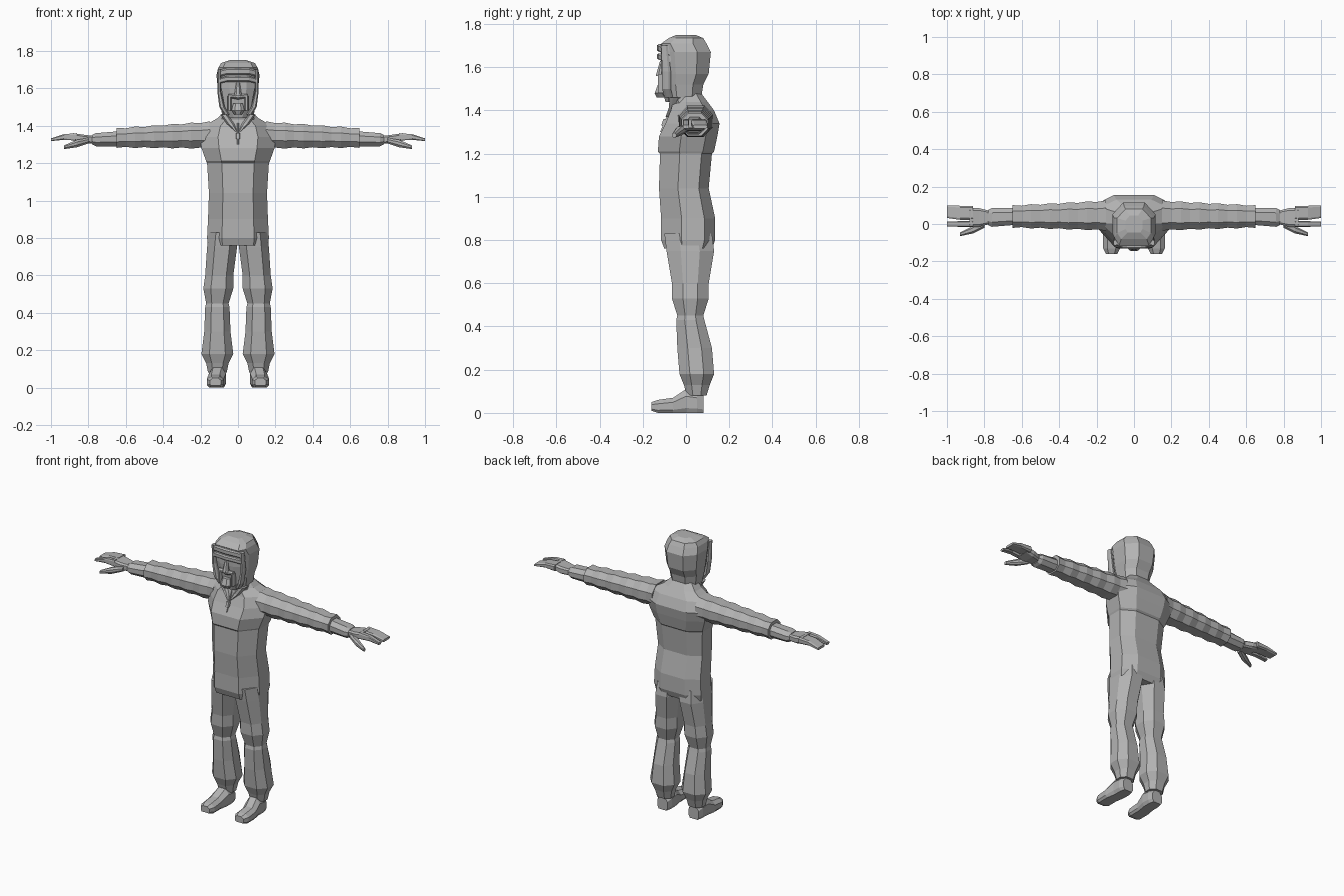
import bpy
import bmesh
from mathutils import Vector

default_cube = bpy.data.objects.get("Cube")
if default_cube:
    bpy.data.objects.remove(default_cube, do_unlink=True)

# One plain colour for the whole figure
grey = bpy.data.materials.new("plain grey")
grey.use_nodes = True
colour = (.45, .45, .45, 1)
grey.diffuse_color = colour
grey.node_tree.nodes["Principled BSDF"].inputs["Base Color"].default_value = colour

# Corner cuts, as fractions of a section's width and height
ROUND = (.25, .3)
SQUARE = (.12, .2)
BROAD = (.24, .2)

# The two directions a section spans, for a loft along each axis
ACROSS = {
    "x": (Vector((0, 1, 0)), Vector((0, 0, 1))),
    "y": (Vector((1, 0, 0)), Vector((0, 0, 1))),
    "z": (Vector((1, 0, 0)), Vector((0, 1, 0))),
}


def section(x=0, y=0, z=0, wide=0, deep=0):
    """Cross-section given by its centre and its size across the loft."""
    return Vector((x, y, z)), wide / 2, deep / 2


def outline(axis, centre, half_wide, half_deep, front, back):
    """Eight corners of a chamfered box around the centre."""
    right, up = ACROSS[axis]
    corners = []
    for side, end, cut in ((-1, -1, front), (1, -1, front), (1, 1, back), (-1, 1, back)):
        flat = (side * half_wide * (1 - 2 * cut[0]), end * half_deep)
        edge = (side * half_wide, end * half_deep * (1 - 2 * cut[1]))
        pair = [flat, edge] if side == end else [edge, flat]
        if side == end == -1:
            pair = [edge, flat]
        elif side == 1 and end == -1:
            pair = [flat, edge]
        elif side == end == 1:
            pair = [edge, flat]
        else:
            pair = [flat, edge]
        corners += [centre + right * a + up * b for a, b in pair]
    return corners


def loft(name, axis, sections, front=ROUND, back=ROUND, mirrored=False):
    """Skin a row of sections into one closed, flat shaded part."""
    bm = bmesh.new()
    rings = [[bm.verts.new(corner) for corner in outline(axis, *part, front, back)]
             for part in sections]
    for lower, upper in zip(rings, rings[1:]):
        for i in range(len(lower)):
            bm.faces.new((lower[i - 1], lower[i], upper[i], upper[i - 1]))
    bm.faces.new(rings[0])
    bm.faces.new(rings[-1])
    bmesh.ops.recalc_face_normals(bm, faces=bm.faces)
    mesh = bpy.data.meshes.new(name)
    bm.to_mesh(mesh)
    bm.free()
    mesh.materials.append(grey)
    part = bpy.data.objects.new(name, mesh)
    bpy.context.collection.objects.link(part)
    if mirrored:
        part.modifiers.new("Mirror", "MIRROR").use_mirror_merge = False


# Overall body, with the chest panel overlapping the waist
loft("torso", "z", [
    section(z=.76, y=.01, wide=.32, deep=.22),
    section(z=.8, y=.01, wide=.33, deep=.25),
    section(z=.9, y=.01, wide=.32, deep=.25),
    section(z=1.04, y=-.01, wide=.31, deep=.23),
    section(z=1.2, wide=.33, deep=.24),
    section(z=1.21, wide=.34, deep=.26),
    section(z=1.28, y=.01, wide=.39, deep=.27),
    section(z=1.34, y=.03, wide=.41, deep=.25),
    section(z=1.4, y=.03, wide=.36, deep=.2),
    section(z=1.44, y=.02, wide=.22, deep=.16),
    section(z=1.48, y=.01, wide=.14, deep=.12),
], front=(.24, .38), back=BROAD)

# Trouser legs with a knee fold and gathered ankles
loft("trouser_leg", "z", [
    section(z=.83, x=.08, y=.01, wide=.15, deep=.22),
    section(z=.75, x=.085, y=.02, wide=.16, deep=.22),
    section(z=.6, x=.1, y=.02, wide=.15, deep=.17),
    section(z=.53, x=.105, y=.02, wide=.16, deep=.17),
    section(z=.45, x=.11, y=.02, wide=.12, deep=.12),
    section(z=.43, x=.11, y=.02, wide=.13, deep=.13),
    section(z=.3, x=.11, y=.04, wide=.14, deep=.16),
    section(z=.18, x=.11, y=.05, wide=.17, deep=.16),
    section(z=.13, x=.11, y=.05, wide=.12, deep=.12),
    section(z=.08, x=.11, y=.05, wide=.1, deep=.09),
], mirrored=True)

# Shoes with a low toe and a raised instep
loft("shoe", "y", [
    section(y=-.16, x=.12, z=.03, wide=.06, deep=.04),
    section(y=-.13, x=.12, z=.03, wide=.09, deep=.06),
    section(y=-.06, x=.12, z=.035, wide=.09, deep=.07),
    section(y=0, x=.11, z=.055, wide=.09, deep=.11),
    section(y=.05, x=.11, z=.05, wide=.09, deep=.1),
    section(y=.08, x=.11, z=.04, wide=.07, deep=.08),
], front=SQUARE, mirrored=True)

# Sleeves taper to the wrist, every second ring puffed out as a fold
sleeve_rings = []
ring_count = 11
for ring in range(ring_count):
    along = ring / (ring_count - 1)
    fold = .012 * ((ring + 1) % 2)
    sleeve_rings.append(section(
        x=.15 + along / 2, y=.045 - along * .005, z=1.35 - along * .015,
        wide=.15 - along * .04 + fold, deep=.135 - along * .04 + fold))
loft("sleeve", "x", sleeve_rings, mirrored=True)

# Gloves: cuff, palm, one free finger, joined fingers and thumb
loft("glove_cuff", "x", [
    section(x=.64, y=.04, z=1.33, wide=.09, deep=.08),
    section(x=.76, y=.035, z=1.325, wide=.1, deep=.07),
    section(x=.78, y=.035, z=1.325, wide=.08, deep=.05),
], mirrored=True)
loft("palm", "x", [
    section(x=.77, y=.035, z=1.325, wide=.07, deep=.04),
    section(x=.83, y=.035, z=1.33, wide=.1, deep=.045),
    section(x=.88, y=.035, z=1.34, wide=.1, deep=.04),
], front=SQUARE, back=SQUARE, mirrored=True)
for name, side, width in (("index_finger", 0, .03), ("joined_fingers", .06, .075)):
    loft(name, "x", [
        section(x=.86, y=side, z=1.34, wide=width, deep=.04),
        section(x=.93, y=side, z=1.34, wide=width, deep=.03),
        section(x=1, y=side * 1.1, z=1.325, wide=width * .9, deep=.015),
    ], front=SQUARE, back=SQUARE, mirrored=True)
loft("thumb", "x", [
    section(x=.8, z=1.32, wide=.04, deep=.03),
    section(x=.86, y=-.03, z=1.305, wide=.04, deep=.04),
    section(x=.93, y=-.055, z=1.285, wide=.02, deep=.02),
], mirrored=True)

# Hood, square at the front and cut away behind
loft("hood", "z", [
    section(z=1.4, y=.03, wide=.18, deep=.16),
    section(z=1.46, wide=.17, deep=.14),
    section(z=1.52, wide=.19, deep=.16),
    section(z=1.57, y=.01, wide=.21, deep=.19),
    section(z=1.67, y=.01, wide=.23, deep=.21),
    section(z=1.71, y=-.01, wide=.21, deep=.21),
    section(z=1.735, wide=.18, deep=.16),
    section(z=1.75, wide=.09, deep=.09),
], front=SQUARE)
loft("hood_rim", "z", [
    section(z=1.46, x=.06, y=-.08, wide=.03, deep=.04),
    section(z=1.5, x=.085, y=-.09, wide=.03, deep=.04),
    section(z=1.58, x=.1, y=-.09, wide=.02, deep=.04),
    section(z=1.7, x=.1, y=-.1, wide=.02, deep=.03),
], mirrored=True)

# Face under a curved peak and brow band
loft("face", "z", [
    section(z=1.44, y=-.07, wide=.09, deep=.05),
    section(z=1.48, y=-.07, wide=.13, deep=.07),
    section(z=1.6, y=-.07, wide=.18, deep=.09),
    section(z=1.68, y=-.07, wide=.18, deep=.09),
])
for name, height, thick in (("cap_peak", 1.69, .035), ("brow_band", 1.65, .03)):
    loft(name, "x", [
        section(x=0, y=-.1, z=height, wide=.07, deep=thick),
        section(x=.06, y=-.1, z=height, wide=.06, deep=thick),
        section(x=.1, y=-.09, z=height - .01, wide=.04, deep=thick),
    ], front=SQUARE, back=SQUARE, mirrored=True)

# Nose, moustache with hanging ends, and beard
loft("nose", "z", [
    section(z=1.56, y=-.12, wide=.04, deep=.04),
    section(z=1.63, y=-.11, wide=.02, deep=.02),
])
loft("moustache", "x", [
    section(x=0, y=-.11, z=1.555, wide=.04, deep=.03),
    section(x=.05, y=-.11, z=1.56, wide=.04, deep=.02),
], mirrored=True)
loft("moustache_end", "z", [
    section(z=1.48, x=.045, y=-.11, wide=.02, deep=.04),
    section(z=1.56, x=.045, y=-.11, wide=.02, deep=.04),
], mirrored=True)
loft("beard", "z", [
    section(z=1.46, y=-.11, wide=.04, deep=.05),
    section(z=1.48, y=-.12, wide=.07, deep=.05),
    section(z=1.52, y=-.11, wide=.05, deep=.04),
])

# Collar flaps, zip and zip pull
loft("collar_flap", "z", [
    section(z=1.37, x=.01, y=-.08, wide=.01, deep=.03),
    section(z=1.41, x=.04, y=-.06, wide=.04, deep=.04),
    section(z=1.46, x=.075, y=-.05, wide=.04, deep=.05),
], mirrored=True)
loft("zip", "z", [
    section(z=1.3, y=-.11, wide=.01, deep=.02),
    section(z=1.36, y=-.08, wide=.01, deep=.03),
    section(z=1.43, y=-.05, wide=.01, deep=.03),
])
loft("zip_pull", "z", [
    section(z=1.33, y=-.1, wide=.02, deep=.03),
    section(z=1.36, y=-.09, wide=.02, deep=.03),
], front=SQUARE, back=SQUARE)
